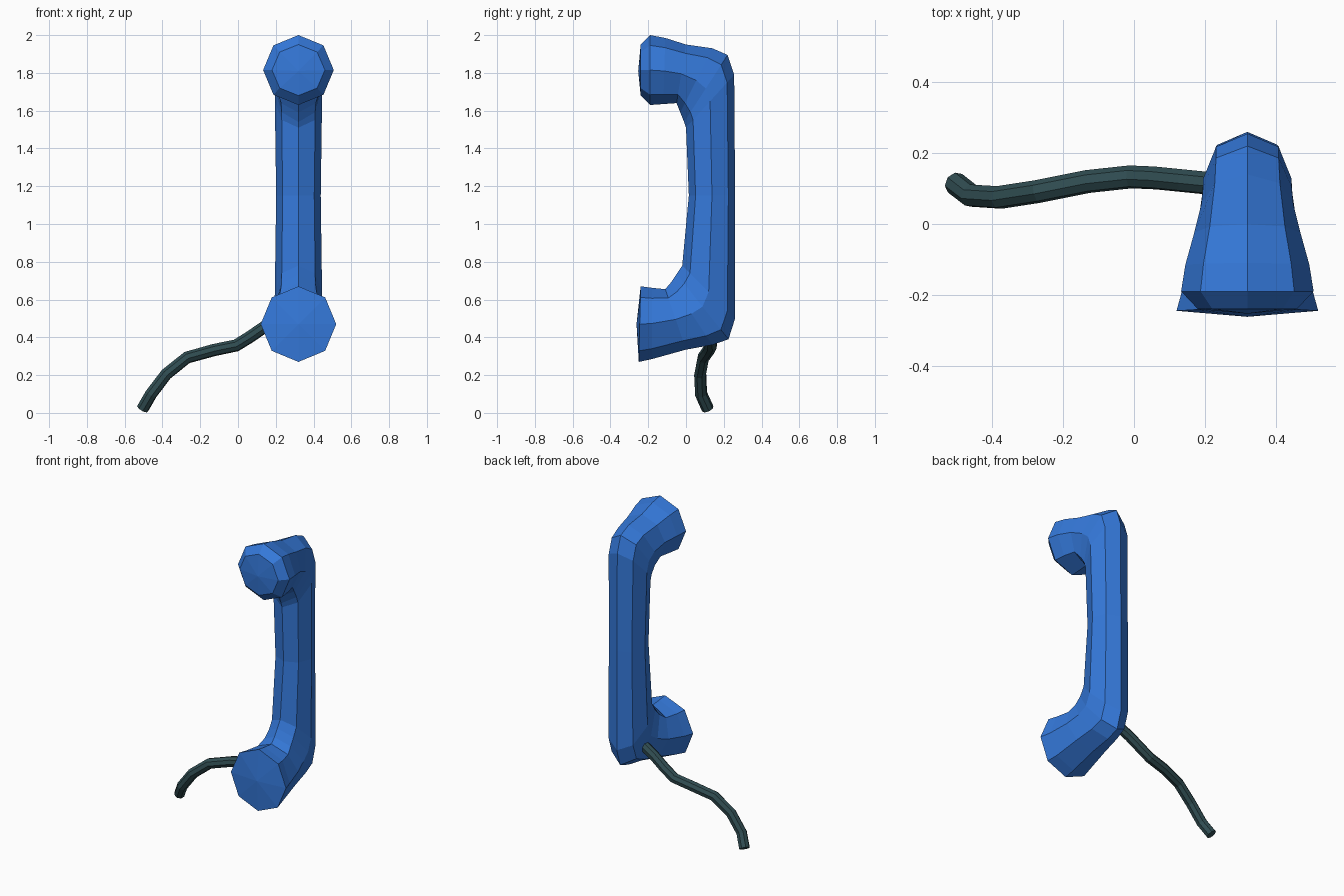
import bpy, bmesh
from math import sin, cos, pi
from mathutils import Vector

if "Cube" in bpy.data.objects:
    bpy.data.objects.remove(bpy.data.objects["Cube"])

CX = 0.32  # handset centre line


def paint(ob, name, rgb):
    m = bpy.data.materials.new(name)
    m.diffuse_color = (*rgb, 1)
    m.use_nodes = True
    m.node_tree.nodes["Principled BSDF"].inputs["Base Color"].default_value = m.diffuse_color
    ob.data.materials.append(m)


# Handset: octagonal rings lofted along the C-shaped spine
# each ring: outer y, outer z, inner y, inner z, half width
rings = [
    (-0.24, 1.95, -0.24, 1.68, 0.14),
    (-0.19, 2.00, -0.19, 1.63, 0.187),
    (-0.11, 1.985, -0.12, 1.635, 0.175),
    (0.00, 1.95, -0.05, 1.64, 0.15),
    (0.14, 1.93, -0.03, 1.59, 0.13),
    (0.22, 1.895, -0.01, 1.54, 0.125),
    (0.255, 1.79, 0.00, 1.51, 0.125),
    (0.26, 1.15, 0.015, 1.15, 0.118),
    (0.26, 0.50, -0.02, 0.78, 0.125),
    (0.225, 0.39, -0.05, 0.735, 0.127),
    (0.14, 0.36, -0.08, 0.69, 0.135),
    (0.00, 0.335, -0.11, 0.655, 0.155),
    (-0.18, 0.285, -0.18, 0.662, 0.182),
    (-0.25, 0.27, -0.24, 0.67, 0.20),
]
bm = bmesh.new()
loops = []
for oy, oz, iy, iz, w in rings:
    outer, inner = Vector((CX, oy, oz)), Vector((CX, iy, iz))
    mid, half = (outer + inner) / 2, (outer - inner) / 2
    loops.append([bm.verts.new(mid + half * cos(k * pi / 4) + Vector((w * sin(k * pi / 4), 0, 0)))
                  for k in range(8)])
for a, b in zip(loops, loops[1:]):
    for k in range(8):
        n = (k + 1) % 8
        bm.faces.new((a[k], a[n], b[n], b[k]))

# Slightly domed ear and mouth faces
for loop, centre in ((loops[0], (CX, -0.253, 1.81)), (loops[-1], (CX, -0.262, 0.47))):
    c = bm.verts.new(centre)
    for k in range(8):
        bm.faces.new((loop[k], loop[(k + 1) % 8], c))
bmesh.ops.recalc_face_normals(bm, faces=bm.faces)
me = bpy.data.meshes.new("handset")
bm.to_mesh(me)
bm.free()
handset = bpy.data.objects.new("handset", me)
bpy.context.collection.objects.link(handset)
paint(handset, "blue_plastic", (0.035, 0.19, 0.7))

# Cord: eight-sided tube ending inside the handset
path = [(-0.505, 0.115, 0.022), (-0.46, 0.08, 0.10), (-0.38, 0.075, 0.205), (-0.27, 0.092, 0.293),
        (-0.13, 0.12, 0.332), (-0.01, 0.133, 0.357), (0.06, 0.13, 0.40), (0.14, 0.122, 0.455),
        (0.26, 0.11, 0.52)]
cu = bpy.data.curves.new("cord", "CURVE")
cu.dimensions = "3D"
cu.bevel_depth = 0.033
cu.bevel_resolution = 2
cu.use_fill_caps = True
sp = cu.splines.new("POLY")
sp.points.add(len(path) - 1)
for p, co in zip(sp.points, path):
    p.co = (*co, 1)
sp.use_smooth = False
cord = bpy.data.objects.new("cord", cu)
bpy.context.collection.objects.link(cord)
paint(cord, "dark_rubber", (0.03, 0.075, 0.085))
